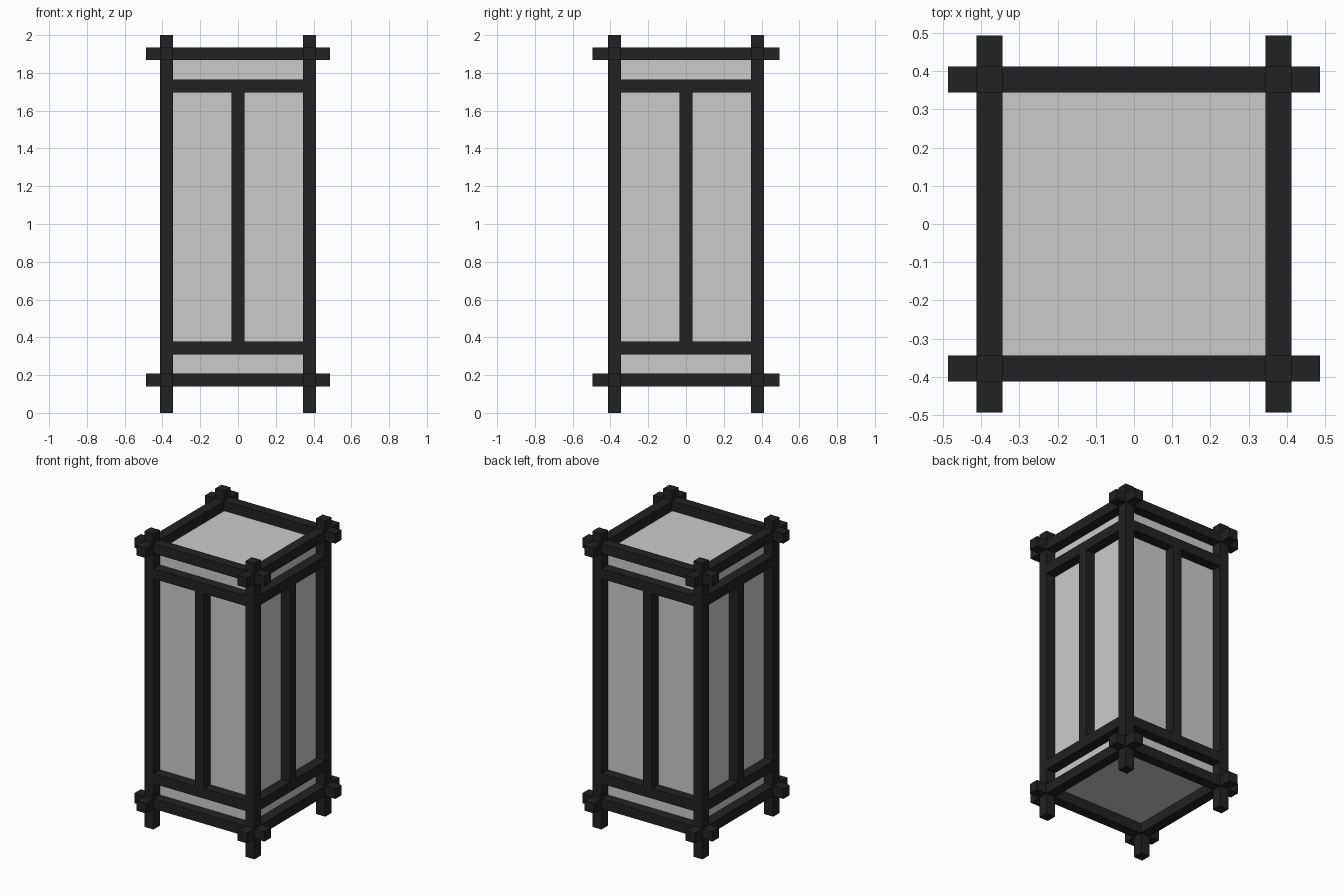
import bpy

if "Cube" in bpy.data.objects:
    bpy.data.objects.remove(bpy.data.objects["Cube"])

def material(name, value):
    m = bpy.data.materials.new(name)
    m.diffuse_color = (value, value, value, 1)
    m.use_nodes = True
    m.node_tree.nodes["Principled BSDF"].inputs["Base Color"].default_value = m.diffuse_color
    return m

black_wood = material("black_wood", 0.016)
paper = material("pale_grey_paper", 0.6)

def box(name, lo, hi, mat):
    """Box spanning two opposite corners."""
    bpy.ops.mesh.primitive_cube_add(size=1, location=[(a + b) / 2 for a, b in zip(lo, hi)])
    ob = bpy.context.object
    ob.name = name
    ob.scale = [b - a for a, b in zip(lo, hi)]
    bpy.ops.object.transform_apply(location=False, rotation=False, scale=True)
    ob.data.materials.append(mat)
    return ob

IN, OUT = 0.344, 0.412          # inner and outer faces of the frame
HALF = 0.034                    # half thickness of a bar
LOW, HIGH = (0.14, 0.208), (1.867, 1.934)          # overhanging rails
MID_LOW, MID_HIGH = (0.31, 0.378), (1.696, 1.764)  # rails between posts

def span(side):
    """Frame thickness on the negative or positive side."""
    return (IN, OUT) if side > 0 else (-OUT, -IN)

# paper body
box("paper_shade", (-IN, -IN, LOW[1]), (IN, IN, HIGH[0]), paper)

for s, x_name, y_name in ((-1, "left", "front"), (1, "right", "back")):
    a, b = span(s)
    # corner posts
    for t, depth_name in ((-1, "front"), (1, "back")):
        c, d = span(t)
        box(f"{depth_name}_{x_name}_post", (a, c, 0), (b, d, 2), black_wood)
    # overhanging rails, crossing at the corners
    for level, (z0, z1) in (("bottom", LOW), ("top", HIGH)):
        box(f"{y_name}_{level}_rail", (-0.487, a, z0), (0.487, b, z1), black_wood)
        box(f"{x_name}_{level}_rail", (a, -0.494, z0), (b, 0.494, z1), black_wood)
    # inner rails between the posts
    for level, (z0, z1) in (("lower", MID_LOW), ("upper", MID_HIGH)):
        box(f"{y_name}_{level}_crossbar", (-IN, a, z0), (IN, b, z1), black_wood)
        box(f"{x_name}_{level}_crossbar", (a, -IN, z0), (b, IN, z1), black_wood)
    # vertical centre bars
    z0, z1 = MID_LOW[1], MID_HIGH[0]
    box(f"{y_name}_centre_bar", (-HALF, a, z0), (HALF, b, z1), black_wood)
    box(f"{x_name}_centre_bar", (a, -HALF, z0), (b, HALF, z1), black_wood)
